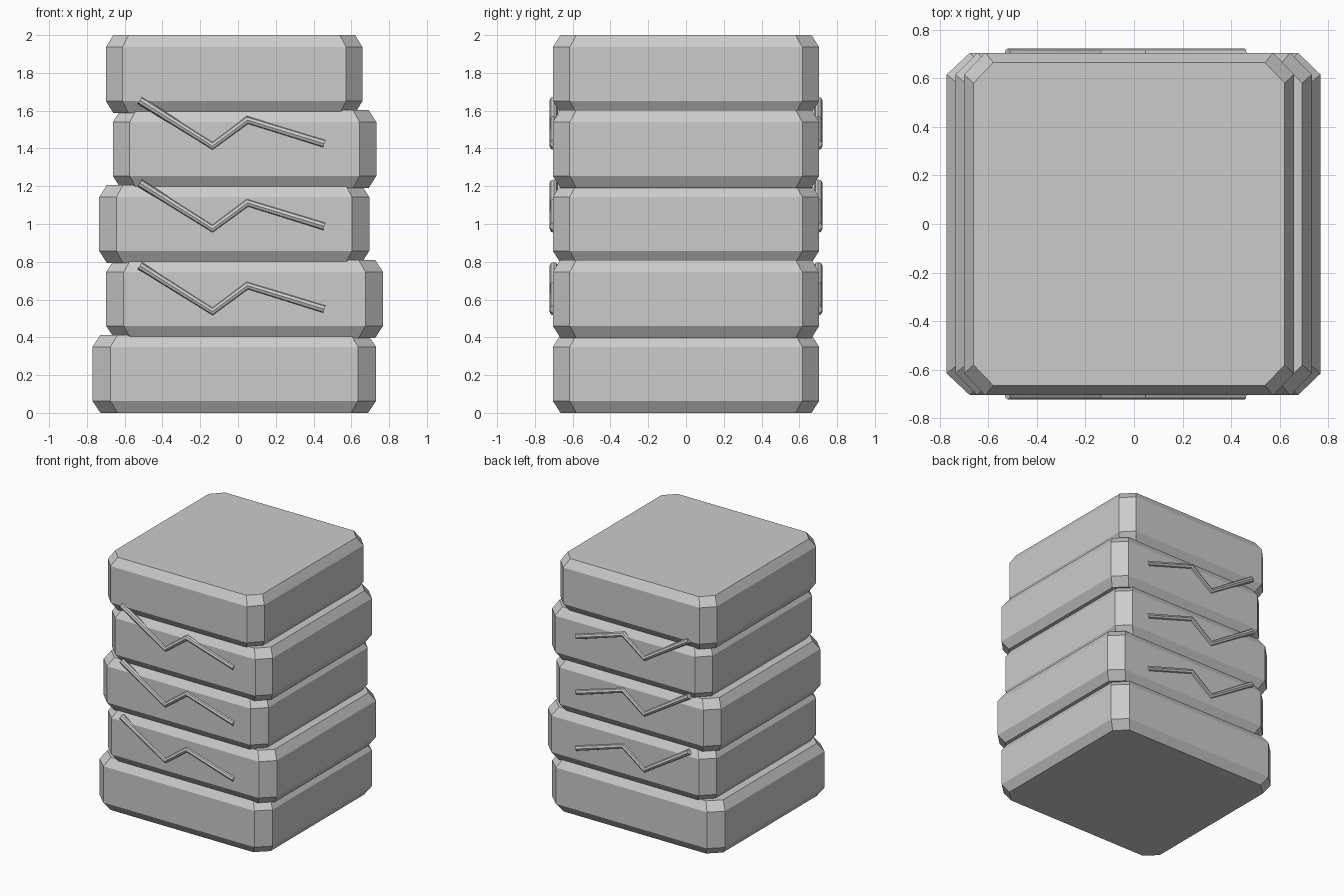
import bpy
import bmesh

cube = bpy.data.objects.get("Cube")
if cube:
    bpy.data.objects.remove(cube, do_unlink=True)

stone = bpy.data.materials.new("stone_grey")
stone.use_nodes = True
GREY = (0.6, 0.6, 0.6, 1)
stone.diffuse_color = GREY
stone.node_tree.nodes["Principled BSDF"].inputs["Base Color"].default_value = GREY

HALF_DEPTH, HEIGHT, STEP = 0.705, 0.413, 0.3968
BEVEL, TAPER, CORNER = 0.064, 0.943, 0.873


def ring(bm, half_x, z, scale):
    """Octagonal outline of a slab at one height."""
    outline = [(CORNER, -1), (1, -CORNER), (1, CORNER), (CORNER, 1),
               (-CORNER, 1), (-1, CORNER), (-1, -CORNER), (-CORNER, -1)]
    return [bm.verts.new((x * half_x * scale, y * HALF_DEPTH * scale, z)) for x, y in outline]


def add_slab(index):
    """Chamfered block, narrower and shifted sideways with each layer."""
    half_x = 0.751 - 0.018 * index
    bm = bmesh.new()
    levels = [(0, TAPER), (BEVEL, 1), (HEIGHT - BEVEL, 1), (HEIGHT, TAPER)]
    rings = [ring(bm, half_x, z, s) for z, s in levels]
    for low, high in zip(rings, rings[1:]):
        for i in range(len(low)):
            j = (i + 1) % len(low)
            bm.faces.new((low[i], low[j], high[j], high[i]))
    bm.faces.new(rings[0][::-1])
    bm.faces.new(rings[-1])
    mesh = bpy.data.meshes.new(f"slab_{index + 1}")
    bm.to_mesh(mesh)
    bm.free()
    mesh.materials.append(stone)
    slab = bpy.data.objects.new(mesh.name, mesh)
    slab.location = (0.035 if index % 2 else -0.02, 0, index * STEP)
    bpy.context.collection.objects.link(slab)


def add_crack(name, y, z):
    """Zigzag rod half sunk into the wall."""
    curve = bpy.data.curves.new(name, "CURVE")
    curve.dimensions = "3D"
    curve.bevel_depth = 0.022
    curve.bevel_resolution = 2
    curve.use_fill_caps = True
    path = [(-0.52, 0.242), (-0.135, 0), (0.05, 0.137), (0.457, 0.012)]
    spline = curve.splines.new("POLY")
    spline.points.add(len(path) - 1)
    for point, (px, pz) in zip(spline.points, path):
        point.co = (px, y, z + pz, 1)
    curve.materials.append(stone)
    crack = bpy.data.objects.new(name, curve)
    bpy.context.collection.objects.link(crack)
    # Turn the rod into a smooth mesh with sharp ends
    bpy.ops.object.select_all(action="DESELECT")
    crack.select_set(True)
    bpy.context.view_layer.objects.active = crack
    bpy.ops.object.convert(target="MESH")
    bpy.ops.object.shade_smooth_by_angle()


# Stacked slabs
for layer in range(5):
    add_slab(layer)

# Three cracks on the front, repeated on the back
for row in range(3):
    for side, y in (("front", -0.7), ("back", 0.7)):
        add_crack(f"{side}_crack_{row + 1}", y, 0.537 + 0.438 * row)
